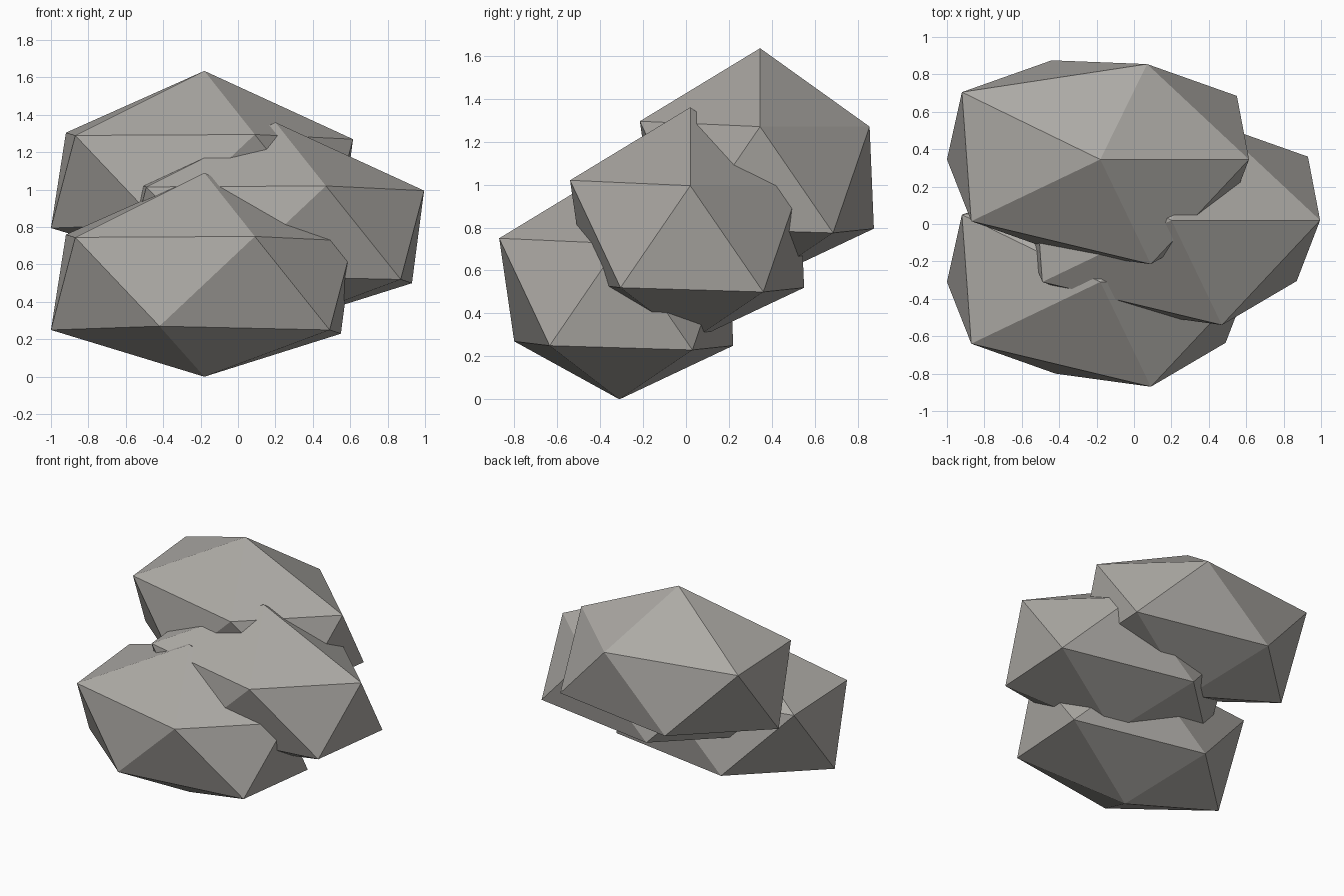
import bpy
import bmesh
from mathutils import Vector

default_cube = bpy.data.objects.get("Cube")
if default_cube:
    bpy.data.objects.remove(default_cube, do_unlink=True)


def make_material(name, color):
    material = bpy.data.materials.new(name)
    material.use_nodes = True
    material.diffuse_color = color
    material.node_tree.nodes["Principled BSDF"].inputs["Base Color"].default_value = color
    return material


# Rough twenty-sided boulder: two tips and two uneven five-point rings
bottom_tip = (-0.18, -0.31, 0)
lower_ring = [(-1, -0.31, 0.25), (-0.42, -0.8, 0.27), (0.49, -0.635, 0.25),
              (0.55, 0.03, 0.23), (-0.44, 0.22, 0.25)]
upper_ring = [(-0.87, -0.64, 0.745), (0.09, -0.87, 0.75), (0.615, -0.31, 0.725),
              (0.07, 0.2, 0.725), (-0.92, 0.05, 0.76)]
top_tip = (-0.18, -0.31, 1.09)


def make_boulder_mesh(material):
    bm = bmesh.new()
    bottom = bm.verts.new(bottom_tip)
    lower = [bm.verts.new(point) for point in lower_ring]
    upper = [bm.verts.new(point) for point in upper_ring]
    top = bm.verts.new(top_tip)
    for i in range(len(lower)):
        following = (i + 1) % len(lower)
        bm.faces.new((bottom, lower[following], lower[i]))
        bm.faces.new((lower[i], lower[following], upper[i]))
        bm.faces.new((upper[i], lower[following], upper[following]))
        bm.faces.new((top, upper[i], upper[following]))
    bmesh.ops.recalc_face_normals(bm, faces=bm.faces)
    mesh = bpy.data.meshes.new("boulder")
    bm.to_mesh(mesh)
    bm.free()
    mesh.materials.append(material)
    return mesh


stone = make_material("warm grey stone", (0.42, 0.405, 0.38, 1))
boulder_mesh = make_boulder_mesh(stone)

# Three copies of the boulder stacked backwards and upwards
placements = {
    "lower_front_boulder": (0, 0, 0),
    "middle_left_boulder": (0.38, 0.33, 0.27),
    "upper_back_boulder": (0, 0.655, 0.545),
}
for name, offset in placements.items():
    boulder = bpy.data.objects.new(name, boulder_mesh)
    boulder.location = Vector(offset)
    bpy.context.scene.collection.objects.link(boulder)
